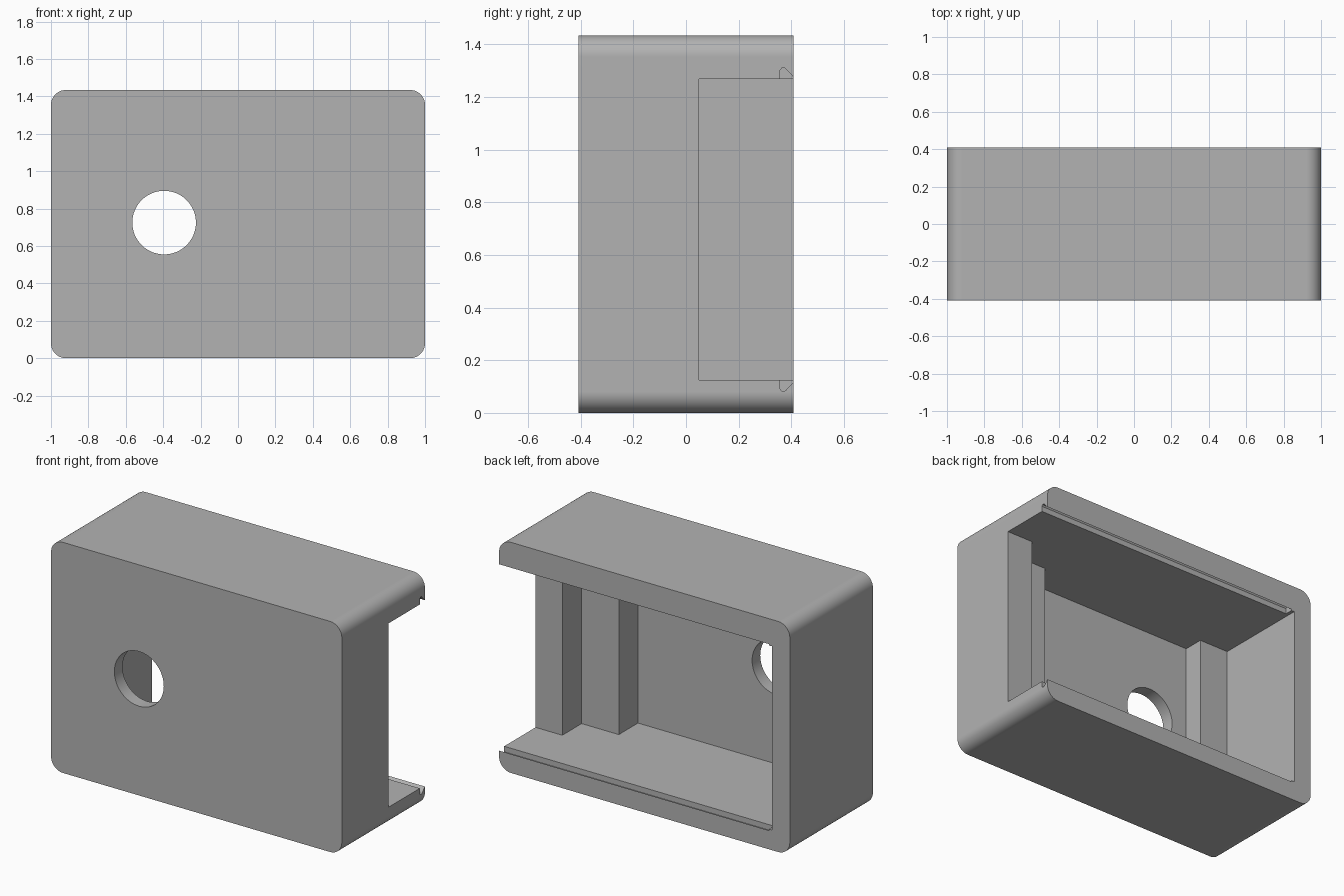
import bpy
import bmesh
from math import radians, sin, cos, pi
from mathutils import Vector

if "Cube" in bpy.data.objects:
    bpy.data.objects.remove(bpy.data.objects["Cube"])

HALF_DEPTH, HEIGHT, CORNER = 0.408, 1.434, 0.08
FLOOR, CEILING = 0.125, 1.268

grey = bpy.data.materials.new("light grey plastic")
grey.use_nodes = True
grey.diffuse_color = (0.45, 0.45, 0.45, 1)
grey.node_tree.nodes["Principled BSDF"].inputs["Base Color"].default_value = grey.diffuse_color


def prism(name, points, sweep):
    """Extrude a flat outline of 3D points along a vector."""
    bm = bmesh.new()
    face = bm.faces.new([bm.verts.new(p) for p in points])
    moved = bmesh.ops.extrude_face_region(bm, geom=[face])["geom"]
    verts = [v for v in moved if isinstance(v, bmesh.types.BMVert)]
    bmesh.ops.translate(bm, verts=verts, vec=Vector(sweep))
    bmesh.ops.recalc_face_normals(bm, faces=bm.faces)
    mesh = bpy.data.meshes.new(name)
    bm.to_mesh(mesh)
    bm.free()
    mesh.materials.append(grey)
    obj = bpy.data.objects.new(name, mesh)
    bpy.context.collection.objects.link(obj)
    return obj


def arc(cx, cz, radius, start, end, steps):
    angles = [start + (end - start) * i / steps for i in range(steps + 1)]
    return [(cx + radius * cos(a), cz + radius * sin(a)) for a in angles]


# Outer shell: rounded rectangle swept from front to back
outline = []
for i, (sx, top) in enumerate([(1, 1), (-1, 1), (-1, 0), (1, 0)]):
    cz = HEIGHT - CORNER if top else CORNER
    outline += arc(sx * (1 - CORNER), cz, CORNER, i * pi / 2, (i + 1) * pi / 2, 10)
case = prism("enclosure_case", [(x, -HALF_DEPTH, z) for x, z in outline],
             (0, 2 * HALF_DEPTH, 0))

# Stepped cavity, open at the back and at the +x end
plan = [(-0.876, 0.6), (-0.876, -0.2), (-0.672, -0.2), (-0.672, -0.328), (0.56, -0.328),
        (0.56, -0.14), (0.816, -0.14), (0.816, 0.05), (1.2, 0.05), (1.2, 0.6)]
cutters = [prism("cavity_cutter", [(x, y, FLOOR) for x, y in plan],
                 (0, 0, CEILING - FLOOR))]

# Undercut lid grooves: depth outwards from the cavity floor and ceiling
groove = [(0.358, -0.1), (0.358, 0.034), (0.364, 0.042), (0.372, 0.044), (0.38, 0.038),
          (HALF_DEPTH, 0.008), (0.45, 0.008), (0.45, -0.1)]
for name, base, sign in (("lower", FLOOR, -1), ("upper", CEILING, 1)):
    cutters.append(prism(name + "_groove_cutter",
                         [(-0.855, y, base + sign * d) for y, d in groove], (2, 0, 0)))

# Round hole through the front wall
circle = arc(-0.395, 0.725, 0.17, 0, 2 * pi, 64)[:-1]
cutters.append(prism("hole_cutter", [(x, -0.5, z) for x, z in circle], (0, 0.25, 0)))

bpy.ops.object.select_all(action="DESELECT")
bpy.context.view_layer.objects.active = case
case.select_set(True)
for cutter in cutters:
    mod = case.modifiers.new(cutter.name, "BOOLEAN")
    mod.operation, mod.solver, mod.object = "DIFFERENCE", "EXACT", cutter
    bpy.ops.object.modifier_apply(modifier=mod.name)
    bpy.data.objects.remove(cutter)

# Smooth the rounded corners and hole while keeping the walls flat
bpy.ops.object.shade_smooth_by_angle(angle=radians(30))
case.modifiers.new("flat_walls", "WEIGHTED_NORMAL").keep_sharp = True
